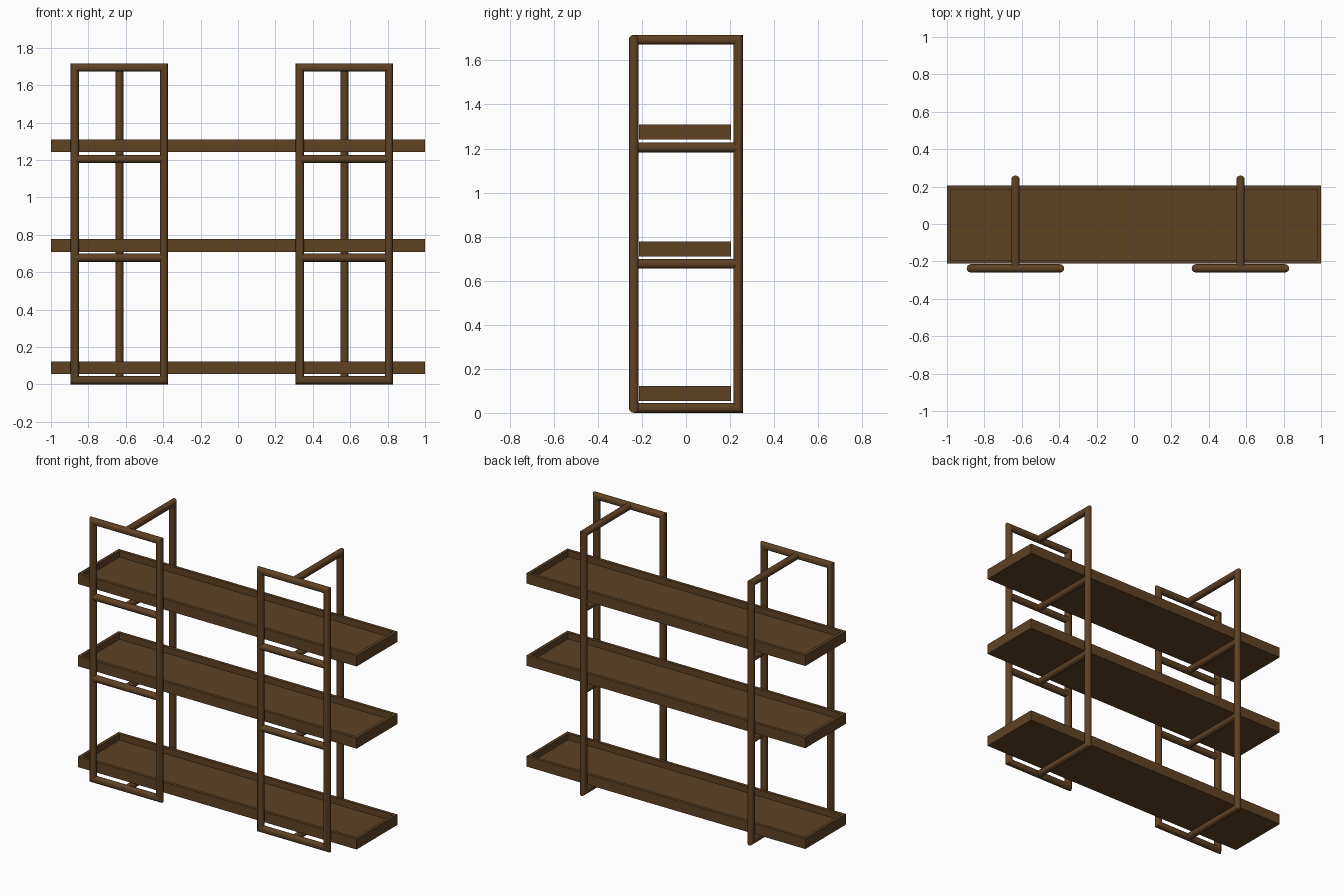
import bpy, bmesh, math
from mathutils import Vector

if "Cube" in bpy.data.objects:
    bpy.data.objects.remove(bpy.data.objects["Cube"])

R = 0.022                 # tube radius
SIDES = 16
Y_FRONT, Y_BACK = -0.237, 0.237
Z_LOW, Z_TOP = 0.0225, 1.694
RUNGS = (0.677, 1.205)

wood = bpy.data.materials.new("dark_brown")
wood.diffuse_color = (0.115, 0.054, 0.0175, 1)
wood.use_nodes = True
wood.node_tree.nodes["Principled BSDF"].inputs["Base Color"].default_value = wood.diffuse_color


def finish(bm, name, smooth=False):
    bmesh.ops.recalc_face_normals(bm, faces=bm.faces[:])
    me = bpy.data.meshes.new(name)
    bm.to_mesh(me)
    bm.free()
    me.materials.append(wood)
    ob = bpy.data.objects.new(name, me)
    bpy.context.collection.objects.link(ob)
    if smooth:
        bpy.ops.object.select_all(action='DESELECT')
        ob.select_set(True)
        bpy.context.view_layer.objects.active = ob
        bpy.ops.object.shade_smooth_by_angle(angle=math.radians(40))
    return ob


def tube(name, points, normal, closed=False):
    """Round tube with mitred corners along a flat path."""
    pts = [Vector(p) for p in points]
    nrm = Vector(normal)
    count = len(pts)
    bm = bmesh.new()
    rings = []
    for i, p in enumerate(pts):
        before = pts[i - 1] if (i > 0 or closed) else None
        after = pts[(i + 1) % count] if (i < count - 1 or closed) else None
        t1 = (p - before).normalized() if before else (after - p).normalized()
        t2 = (after - p).normalized() if after else t1
        s1, s2 = t1.cross(nrm), t2.cross(nrm)
        side = (s1 + s2) / (1 + s1.dot(s2))
        rings.append([bm.verts.new(p + R * (math.cos(a) * nrm + math.sin(a) * side))
                      for a in (2 * math.pi * k / SIDES for k in range(SIDES))])
    for i in range(count if closed else count - 1):
        a, b = rings[i], rings[(i + 1) % count]
        for k in range(SIDES):
            j = (k + 1) % SIDES
            bm.faces.new((a[k], a[j], b[j], b[k]))
    if not closed:
        bm.faces.new(rings[0])
        bm.faces.new(rings[-1])
    return finish(bm, name, smooth=True)


def shelf(name, z0, z1, y0=-0.2125, y1=0.205, rim=0.028, depth=0.04):
    """Tray: a box whose top is inset and pushed down."""
    bm = bmesh.new()
    bmesh.ops.create_cube(bm, size=1)
    for v in bm.verts:
        v.co = (v.co.x * 2, (y0 + y1) / 2 + v.co.y * (y1 - y0),
                (z0 + z1) / 2 + v.co.z * (z1 - z0))
    bm.normal_update()
    top = max(bm.faces, key=lambda f: f.calc_center_median().z)
    bmesh.ops.inset_region(bm, faces=[top], thickness=rim)
    floor = bmesh.ops.extrude_discrete_faces(bm, faces=[top])["faces"][0]
    for v in floor.verts:
        v.co.z -= depth
    return finish(bm, name)


# Three tray shelves
for name, z in (("bottom_shelf", 0.055), ("middle_shelf", 0.709), ("top_shelf", 1.242)):
    shelf(name, z, z + 0.068)

# Two tube stands: front rectangle, rear post loop, and rungs under the shelves
for side, xc in (("left", -0.634), ("right", 0.569)):
    xl, xr = xc - 0.2385, xc + 0.2385
    tube(side + "_front_frame",
         [(xl, Y_FRONT, Z_LOW), (xr, Y_FRONT, Z_LOW),
          (xr, Y_FRONT, Z_TOP), (xl, Y_FRONT, Z_TOP)], (0, 1, 0), closed=True)
    tube(side + "_rear_post",
         [(xc, Y_FRONT, Z_TOP), (xc, Y_BACK, Z_TOP),
          (xc, Y_BACK, Z_LOW), (xc, Y_FRONT, Z_LOW)], (1, 0, 0))
    for n, z in enumerate(RUNGS):
        tube(f"{side}_front_rung_{n}", [(xl, Y_FRONT, z), (xr, Y_FRONT, z)], (0, 1, 0))
        tube(f"{side}_depth_rung_{n}", [(xc, Y_FRONT, z), (xc, Y_BACK, z)], (1, 0, 0))
